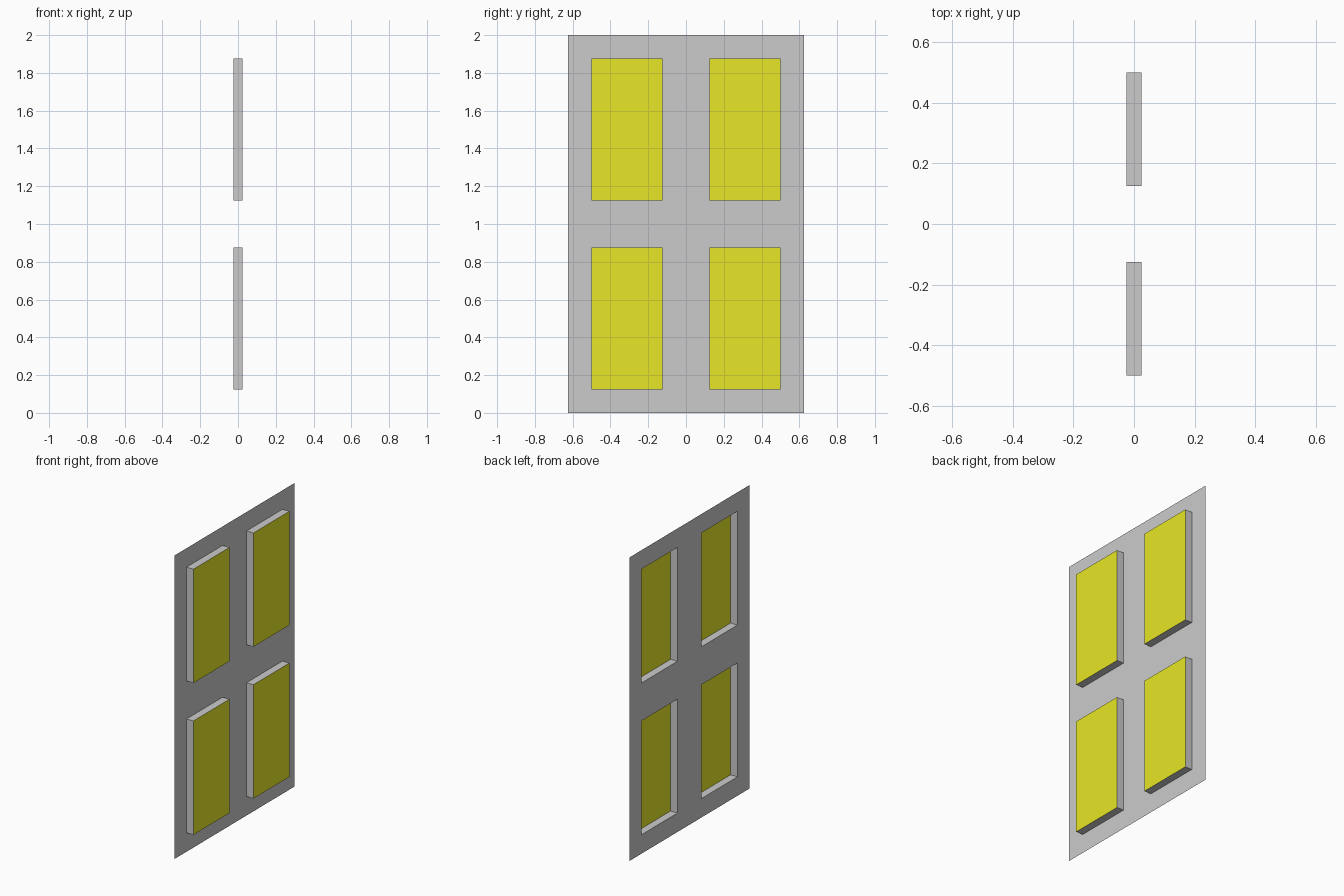
import bpy, bmesh

if "Cube" in bpy.data.objects:
    bpy.data.objects.remove(bpy.data.objects["Cube"])

BACK, FRONT = -0.025, 0.025                     # sheet plane and raised panel plane
YS = [-0.625, -0.5, -0.125, 0.125, 0.5, 0.625]  # cell boundaries across
ZS = [0.0, 0.125, 0.875, 1.125, 1.875, 2.0]     # cell boundaries upward


def add_object(name, bm, material=None):
    mesh = bpy.data.meshes.new(name)
    bm.to_mesh(mesh)
    bm.free()
    obj = bpy.data.objects.new(name, mesh)
    bpy.context.collection.objects.link(obj)
    if material:
        mesh.materials.append(material)
    return obj


yellow = bpy.data.materials.new("yellow_panel")
yellow.diffuse_color = (0.8, 0.8, 0.02, 1.0)
yellow.use_nodes = True
yellow.node_tree.nodes["Principled BSDF"].inputs["Base Color"].default_value = yellow.diffuse_color

# Door sheet: flat grid facing +x, with four cells pushed out into rims
bm = bmesh.new()
grid = [[bm.verts.new((BACK, y, z)) for z in ZS] for y in YS]
cells = {}
for i in range(5):
    for j in range(5):
        cells[i, j] = bm.faces.new((grid[i][j], grid[i + 1][j],
                                    grid[i + 1][j + 1], grid[i][j + 1]))
panel_cells = [cells[i, j] for i in (1, 3) for j in (1, 3)]
caps = bmesh.ops.extrude_discrete_faces(bm, faces=panel_cells)["faces"]
for cap in caps:
    bmesh.ops.translate(bm, verts=cap.verts, vec=(FRONT - BACK, 0, 0))
bmesh.ops.delete(bm, geom=caps, context='FACES_ONLY')
add_object("door_sheet", bm)

# Yellow panels closing the front of each rim
for side, i in (("left", 1), ("right", 3)):
    for level, j in (("lower", 1), ("upper", 3)):
        bm = bmesh.new()
        corners = [(i, j), (i + 1, j), (i + 1, j + 1), (i, j + 1)]
        bm.faces.new([bm.verts.new((FRONT, YS[a], ZS[b])) for a, b in corners])
        add_object(f"{level}_{side}_panel", bm, yellow)
